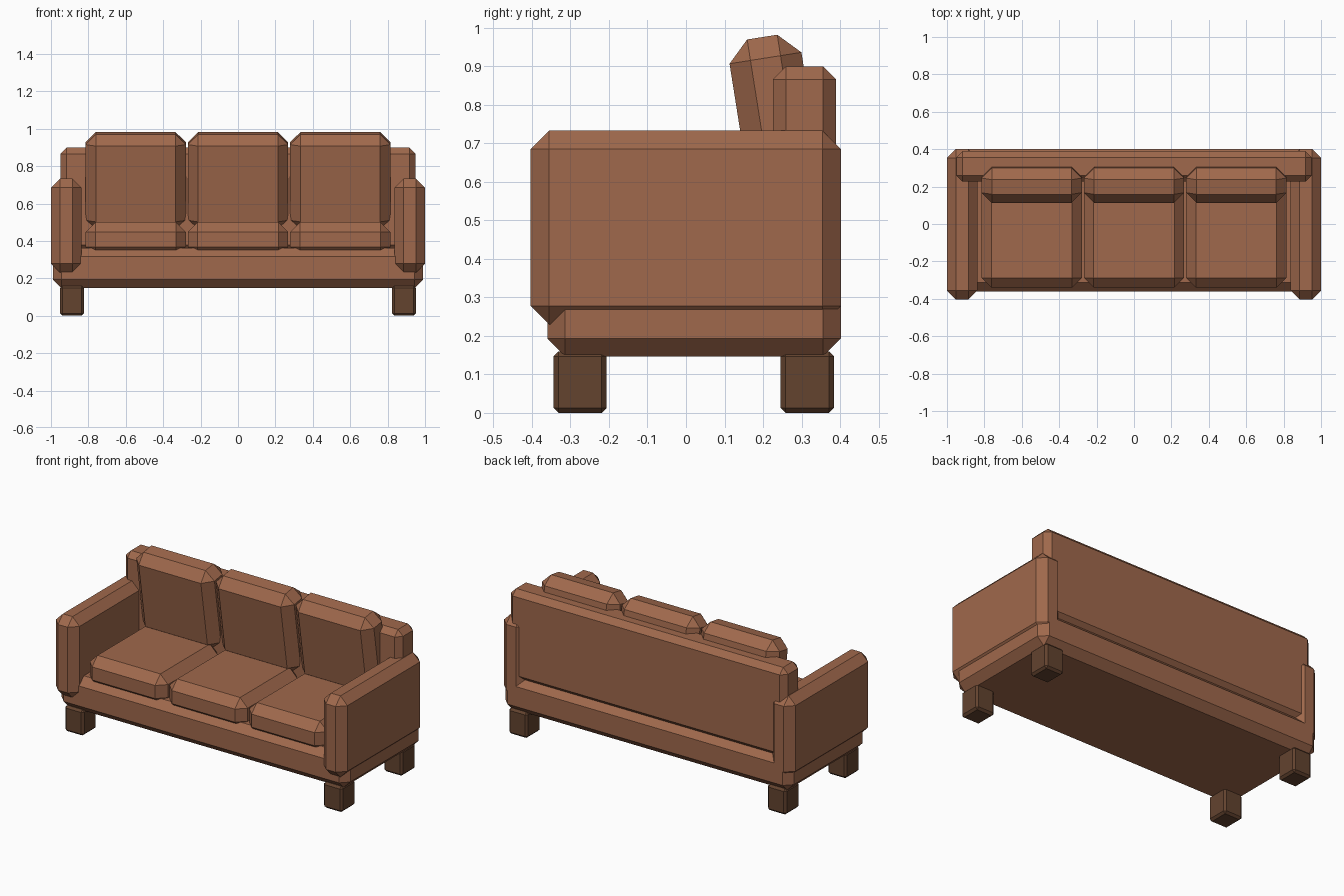
import bpy
import math

cube = bpy.data.objects.get("Cube")
if cube:
    bpy.data.objects.remove(cube, do_unlink=True)


def material(name, color):
    mat = bpy.data.materials.new(name)
    mat.use_nodes = True
    mat.diffuse_color = color
    mat.node_tree.nodes["Principled BSDF"].inputs["Base Color"].default_value = color
    return mat


leather = material("brown leather", (0.35, 0.14, 0.072, 1))
wood = material("dark wood", (0.125, 0.056, 0.028, 1))


def block(name, x, y, z, bevel, mat, tilt=0):
    """Chamfered box spanning the given (low, high) ranges, tilted about its centre."""
    spans = (x, y, z)
    bpy.ops.mesh.primitive_cube_add(size=1, location=[(a + b) / 2 for a, b in spans])
    obj = bpy.context.object
    obj.name = name
    obj.scale = [b - a for a, b in spans]
    bpy.ops.object.transform_apply(location=False, rotation=False, scale=True)
    obj.rotation_euler.x = math.radians(tilt)
    mod = obj.modifiers.new("chamfer", "BEVEL")
    mod.width = bevel
    mod.segments = 1
    mod.limit_method = "ANGLE"
    obj.data.materials.append(mat)
    return obj


# Frame: base and backrest
block("base", (-0.99, 0.99), (-0.36, 0.402), (0.147, 0.363), 0.046, leather)
block("backrest", (-0.95, 0.95), (0.226, 0.39), (0.345, 0.9), 0.034, leather)

# Armrests and legs, mirrored left and right
for side, s in (("left", 1), ("right", -1)):
    def span(a, b):
        return tuple(sorted((a * s, b * s)))

    block(side + "_armrest", span(0.838, 1.0), (-0.404, 0.402), (0.23, 0.733), 0.048, leather)
    block(side + "_front_leg", span(0.823, 0.952), (-0.344, -0.206), (0, 0.16), 0.013, wood)
    block(side + "_back_leg", span(0.823, 0.952), (0.246, 0.384), (0, 0.16), 0.013, wood)

# Three seat cushions, each with a back cushion leaning forward
for place, cx in (("right", -0.547), ("middle", 0), ("left", 0.547)):
    x = (cx - 0.268, cx + 0.268)
    block(place + "_seat_cushion", x, (-0.34, 0.25), (0.315, 0.5), 0.052, leather)
    block(place + "_back_cushion", x, (0.144, 0.333), (0.459, 0.979), 0.055, leather, tilt=9)
